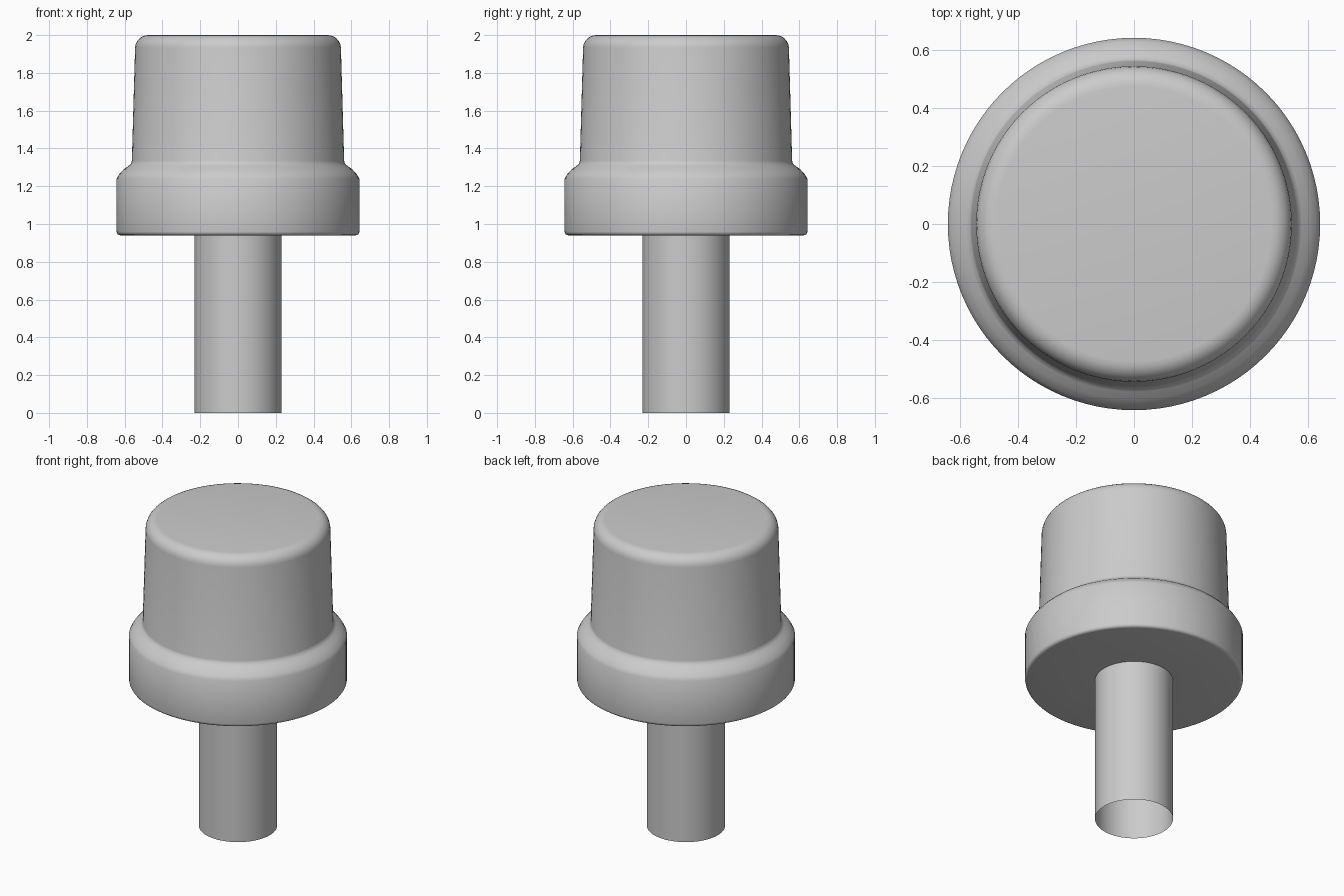
import bpy, bmesh, math

if "Cube" in bpy.data.objects:
    bpy.data.objects.remove(bpy.data.objects["Cube"])

SEGMENTS = 96


def arc(cx, cz, r, a0, a1, n=6):
    """Points on a rounded corner, angles in degrees."""
    return [(cx + r * math.cos(math.radians(a0 + (a1 - a0) * i / n)),
             cz + r * math.sin(math.radians(a0 + (a1 - a0) * i / n)))
            for i in range(n + 1)]


def lathe(name, profile, angle=40):
    """Spin an (r, z) profile around the z axis."""
    bm = bmesh.new()
    verts = [bm.verts.new((r, 0, z)) for r, z in profile]
    edges = [bm.edges.new(pair) for pair in zip(verts, verts[1:])]
    bmesh.ops.spin(bm, geom=verts + edges, cent=(0, 0, 0), axis=(0, 0, 1),
                   angle=2 * math.pi, steps=SEGMENTS, use_duplicate=False)
    bmesh.ops.remove_doubles(bm, verts=bm.verts, dist=1e-5)
    bmesh.ops.recalc_face_normals(bm, faces=bm.faces)
    mesh = bpy.data.meshes.new(name)
    bm.to_mesh(mesh)
    bm.free()
    obj = bpy.data.objects.new(name, mesh)
    bpy.context.collection.objects.link(obj)
    bpy.ops.object.select_all(action='DESELECT')
    obj.select_set(True)
    bpy.context.view_layer.objects.active = obj
    bpy.ops.object.shade_smooth_by_angle(angle=math.radians(angle))
    return obj


# Cap: tapered crown with a rounded rim, sloped shoulder and wide collar
cap_profile = (
    [(0, 2.0)]
    + arc(0.475, 1.93, 0.07, 90, 2)
    + [(0.562, 1.335), (0.566, 1.32), (0.58, 1.307), (0.605, 1.29),
       (0.63, 1.262), (0.643, 1.24)]
    + arc(0.623, 0.96, 0.02, 0, -90, 4)
    + [(0.23, 0.94), (0, 0.94)]
)
lathe("cap", cap_profile)

# Stem: thin hollow tube, open at the bottom
lathe("stem", [(0.23, 0.94), (0.23, 0.0)])
